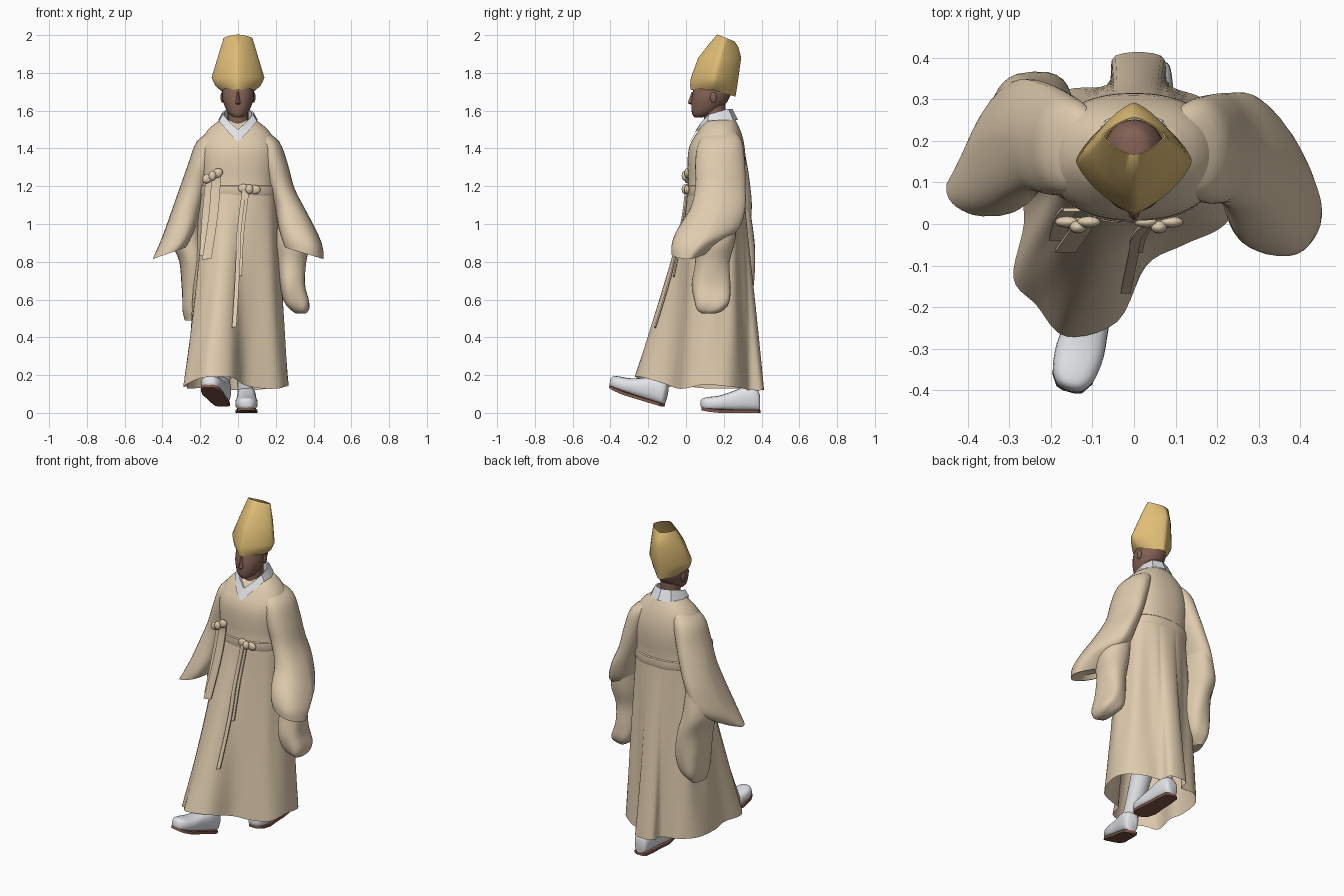
import bpy, bmesh, math
from mathutils import Vector, Matrix
from mathutils.bvhtree import BVHTree

if "Cube" in bpy.data.objects:
    bpy.data.objects.remove(bpy.data.objects["Cube"])


def material(name, rgb):
    m = bpy.data.materials.new(name)
    m.diffuse_color = (*rgb, 1)
    m.use_nodes = True
    m.node_tree.nodes["Principled BSDF"].inputs["Base Color"].default_value = m.diffuse_color
    return m


TAN = material("tan cloth", (0.74, 0.60, 0.425))
GOLD = material("gold cloth", (0.74, 0.51, 0.18))
SKIN = material("brown skin", (0.23, 0.12, 0.09))
WHITE = material("white cloth", (0.80, 0.81, 0.84))
SOLE = material("red brown sole", (0.23, 0.10, 0.07))


def loft(name, rings, mat, cap_start=True, cap_end=True, angle=40):
    """Skin closed rings of points into one object."""
    bm = bmesh.new()
    rows = [[bm.verts.new(p) for p in r] for r in rings]
    n = len(rows[0])
    for a, b in zip(rows, rows[1:]):
        for i in range(n):
            bm.faces.new((a[i], a[(i + 1) % n], b[(i + 1) % n], b[i]))
    if cap_start:
        bm.faces.new(rows[0][::-1])
    if cap_end:
        bm.faces.new(rows[-1])
    bmesh.ops.recalc_face_normals(bm, faces=bm.faces)
    me = bpy.data.meshes.new(name)
    bm.to_mesh(me)
    bm.free()
    me.materials.append(mat)
    ob = bpy.data.objects.new(name, me)
    bpy.context.collection.objects.link(ob)
    bpy.ops.object.select_all(action='DESELECT')
    ob.select_set(True)
    bpy.context.view_layer.objects.active = ob
    bpy.ops.object.shade_smooth_by_angle(angle=math.radians(angle))
    return ob


def spline(pts, k, closed=False):
    """Catmull-Rom resampling of tuples, k steps per span."""
    n, out = len(pts), []
    for i in range(n if closed else n - 1):
        ids = [i - 1, i, i + 1, i + 2]
        q = [Vector(pts[j % n] if closed else pts[min(max(j, 0), n - 1)]) for j in ids]
        for s in range(k):
            t = s / k
            out.append(0.5 * (2 * q[1] + (q[2] - q[0]) * t
                       + (2 * q[0] - 5 * q[1] + 4 * q[2] - q[3]) * t * t
                       + (3 * q[1] - q[0] - 3 * q[2] + q[3]) * t ** 3))
    return out if closed else out + [Vector(pts[-1])]


def spow(v, e):
    return math.copysign(abs(v) ** e, v)


def oval(z, x0, x1, y0, y1, angles, p=2.0):
    """Horizontal superellipse filling the given extents."""
    return [Vector(((x0 + x1) / 2 + (x1 - x0) / 2 * spow(math.cos(a), 2 / p),
                    (y0 + y1) / 2 + (y1 - y0) / 2 * spow(math.sin(a), 2 / p), z)) for a in angles]


def around(n):
    return [2 * math.pi * i / n for i in range(n)]


# Robe: striding skirt hem blended up into the waist, then the torso
hem = spline([(-.27, .10, .13), (-.265, 0, .14), (-.29, -.13, .14), (-.235, -.195, .17),
              (-.165, -.27, .19), (-.04, -.235, .19), (.03, -.1, .15), (.12, -.05, .13),
              (.22, 0, .13), (.26, .1, .15), (.26, .22, .14), (.17, .3, .13), (.085, .335, .12),
              (.065, .405, .12), (-.045, .405, .12), (-.065, .335, .12), (-.17, .32, .13),
              (-.25, .24, .13)], 5, True)
angs = [math.atan2(p.y - .12, p.x) for p in hem]
waist = oval(1.2, -.2, .2, .01, .305, angs, 2.3)
rings = []
for s in range(13):
    u = 1 - s / 12
    ring = []
    for i, (w, h) in enumerate(zip(waist, hem)):
        p = w.lerp(h, u ** 1.2)
        p.z = 1.2 + (h.z - 1.2) * u
        depth = .03 if p.y > .12 else .018
        fold = 1 + depth * math.sin(math.pi * u) * math.cos(i * 2 * math.pi / 7.5)
        ring.append(Vector((p.x * fold, .12 + (p.y - .12) * fold, p.z)))
    rings.append(ring)
for z, rx, y0, y1 in spline([(1.22, .195, .012, .305), (1.33, .207, .008, .315), (1.41, .205, .017, .31),
                             (1.47, .18, .05, .297), (1.515, .143, .08, .28),
                             (1.55, .095, .11, .262)], 2):
    rings.append(oval(z, -rx, rx, y0, y1, angs, 2.3))
robe = loft("robe", rings, TAN, cap_start=False)
surface = BVHTree.FromPolygons([v.co for v in robe.data.vertices],
                               [p.vertices for p in robe.data.polygons])

# Waist band
loft("waist_band", [oval(z, -.2 - d, .2 + d, .01 - d, .305 + d, angs, 2.3)
                    for z, d in ((1.15, .003), (1.16, .008), (1.2, .005), (1.205, 0))], TAN, False, False)


# Sleeves: wide tubes with an open cuff, plus a hanging pouch of cloth
def sleeve(levels, folds, dip, taper=False):
    rows = []
    levels = spline(levels, 4)
    for k, (z, x0, x1, y0, y1) in enumerate(levels):
        row = oval(z, x0, x1, y0, y1, around(32), 2.3)
        c = Vector(((x0 + x1) / 2, (y0 + y1) / 2, z))
        t = k / (len(levels) - 1)
        # the outer back quarter is cut away diagonally lower down
        cut = oval(z, x0, x1, y0, y1, around(32), 2.3 - 1.0 * min(1, t * 1.6)) if taper else row
        for i, p in enumerate(row):
            if p.y >= c.y - 1e-6 and (p.x - c.x) * c.x >= -1e-6:
                p.xy = cut[i].xy
            a = 2 * math.pi * i / 32
            d = (p - c) * (1 + folds * t * math.sin(4 * a + 7 * t))
            p.xy = (c + d).xy
            # tilt lower rings so the inner edge sits higher
            p.z += dip * t * (abs(x1 + x0) / 2 - abs(p.x)) / max(x1 - x0, .01)
        rows.append(row)
    return rows


def cuffed(name, levels):
    rows = sleeve(levels, .03, .06, True)
    c = sum(rows[-1], Vector()) / 32
    outer = rows[-1]
    rows.append([c + (p - c) * .93 for p in outer])
    rows.append([c + (p - c) * .7 + Vector((-.03 * c.x, .01, .03)) for p in outer])
    loft(name, rows, TAN)


cuffed("left_sleeve", [(1.50, .07, .135, .14, .25), (1.44, .08, .218, .07, .295), (1.33, .11, .262, .05, .31),
                       (1.2, .15, .30, .05, .315), (1.08, .19, .365, .02, .315),
                       (.97, .21, .425, -.05, .28), (.9, .23, .45, -.075, .18), (.845, .25, .45, -.075, .11)])
cuffed("right_sleeve", [(1.50, -.135, -.07, .14, .25), (1.44, -.218, -.08, .08, .295), (1.33, -.262, -.11, .07, .32),
                        (1.2, -.31, -.15, .08, .34), (1.08, -.355, -.19, .06, .35),
                        (.96, -.40, -.22, .03, .33), (.89, -.43, -.25, .02, .25), (.845, -.45, -.28, .02, .17)])
loft("left_sleeve_pouch", sleeve([(1.08, .22, .33, .08, .28), (.92, .2, .38, .04, .26),
     (.8, .21, .36, .05, .23), (.68, .22, .355, .03, .235), (.59, .24, .38, .04, .235),
     (.545, .28, .375, .06, .2), (.525, .31, .355, .09, .15)], .08, .0), TAN)
loft("right_sleeve_pouch", sleeve([(1.08, -.32, -.2, .1, .34), (.92, -.35, -.18, .1, .36),
     (.8, -.31, -.15, .1, .365), (.66, -.30, -.14, .12, .36), (.55, -.295, -.17, .14, .34),
     (.49, -.28, -.22, .17, .29)], .06, .0), TAN)


# Ribbons draped on the front of the robe
def ribbon(name, path, width, lift):
    rows = []
    for x, z in spline(path, 6):
        hits = [surface.ray_cast(Vector((x + s * width / 2, -1, z)), Vector((0, 1, 0)))[0] for s in (-1, 1)]
        y = min([h.y for h in hits if h] or [0]) - lift
        a, b = x - width / 2, x + width / 2
        rows.append([Vector(q) for q in ((a, y, z), (b, y, z + .008), (b, y + .008, z + .008), (a, y + .008, z))])
    loft(name, rows, TAN)


ribbon("side_ribbon_long", [(-.115, 1.25), (-.13, 1.05), (-.165, .81)], .05, .014)
ribbon("side_ribbon_short", [(-.15, 1.25), (-.17, 1.05), (-.185, .83)], .04, .008)
ribbon("centre_ribbon_long", [(.035, 1.19), (.005, .95), (-.002, .75), (-.02, .45)], .024, .014)
ribbon("centre_ribbon_short", [(.05, 1.19), (.02, .95), (.008, .72)], .025, .008)


# Bows: knot with two loops
def blob(name, loc, size, mat, turn=0, seg=12):
    bm = bmesh.new()
    bmesh.ops.create_uvsphere(bm, u_segments=seg, v_segments=seg // 2 + 2, radius=1)
    bm.transform(Matrix.Translation(loc) @ Matrix.Rotation(turn, 4, 'Y') @ Matrix.Diagonal((*size, 1)))
    me = bpy.data.meshes.new(name)
    bm.to_mesh(me)
    bm.free()
    me.materials.append(mat)
    me.shade_smooth()
    bpy.context.collection.objects.link(bpy.data.objects.new(name, me))


for label, x, y, z, turn in (("side_bow", -.135, .005, 1.255, -.5), ("centre_bow", .06, .005, 1.185, .1)):
    blob(label + "_knot", (x, y - .012, z), (.02, .016, .026), TAN)
    for s in (-1, 1):
        off = Vector((math.cos(turn), 0, -math.sin(turn))) * s * .03
        blob(label + "_loop", Vector((x, y, z)) + off, (.03, .014, .024), TAN, turn)

# Collar: V band round the neck
low = [(0, .022, 1.435), (.05, .05, 1.485), (.1, .115, 1.545), (.105, .18, 1.55), (.07, .25, 1.55), (0, .275, 1.55)]
top = [(0, .055, 1.5), (.045, .08, 1.54), (.08, .12, 1.58), (.08, .17, 1.595), (.055, .225, 1.61), (0, .245, 1.61)]


def mirrored(half):
    return [Vector(p) for p in half] + [Vector((-x, y, z)) for x, y, z in half[-2:0:-1]]


low, top = mirrored(low), mirrored(top)
inner = [[Vector((p.x * .9, .16 + (p.y - .16) * .9, p.z - d)) for p in top] for d in (.003, .07)]
loft("collar", [low, top] + inner, WHITE, False, False, 35)

# Head, neck, nose and ears
loft("neck", [oval(z, -.056, .056, .095, .21, around(16)) for z in (1.49, 1.65)], SKIN)
loft("head", [oval(z, -r, r, a, b, around(24), 2.1) for z, r, a, b in spline(
    [(1.565, .022, .045, .09), (1.585, .05, .032, .15), (1.63, .073, .028, .205), (1.68, .085, .032, .235),
     (1.75, .08, .05, .25), (1.82, .07, .08, .25), (1.87, .04, .13, .23), (1.88, .015, .16, .2)], 3)], SKIN)
loft("nose", [oval(z, -r, r, y, .06, around(8)) for z, r, y in
              ((1.632, .008, .025), (1.64, .016, .01), (1.66, .011, .016), (1.7, .006, .03))], SKIN)
for s in (-1, 1):
    blob("ear", (s * .083, .145, 1.67), (.01, .018, .028), SKIN)

# Hat: tall, open diamond-plan crown, slightly thick
hat = []
for z, r, y0, y1, dz in ((1.71, .095, .026, .262, -.035), (1.735, .122, .022, .268, -.025), (1.775, .14, .026, .277, -.006),
                         (1.88, .108, .065, .292, 0), (1.94, .09, .115, .278, -.005), (1.985, .076, .165, .257, -.018)):
    row = oval(z, -r, r, y0, y1, around(32), 1.35)
    for p in row:
        k = (p.y - (y0 + y1) / 2) / (y1 - y0) * 2
        p.z += dz * k if z > 1.9 else (dz * max(k, 0))
    hat.append(row)
inside = [[Vector((p.x * .95, .17 + (p.y - .17) * .95 + .002, p.z)) for p in r] for r in hat[::-1]]
loft("hat", hat + inside, GOLD, False, False, 50)


# Boots with soles; toe points to -y before turning
def boot(name, loc, yaw, pitch):
    m = Matrix.Translation(loc) @ Matrix.Rotation(yaw, 4, 'Z') @ Matrix.Rotation(pitch, 4, 'X')

    def section(y, w, z0, z1):
        return [m @ Vector((w * spow(math.cos(a), .75), y, (z0 + z1) / 2 + (z1 - z0) / 2 * spow(math.sin(a), .75)))
                for a in around(20)]
    prof = spline([(.005, .025, .01, .08), (-.01, .042, .01, .125), (-.07, .05, .01, .14), (-.14, .052, .01, .115),
                   (-.21, .059, .01, .092), (-.27, .052, .012, .084), (-.3, .035, .02, .077), (-.31, .015, .035, .066)], 3)
    loft(name, [section(*p) for p in prof], WHITE, angle=60)
    outline = [(.006, .02), (-.005, .04), (-.07, .048), (-.14, .05), (-.21, .057), (-.27, .05), (-.3, .032), (-.306, .015)]
    rim = outline + [(y, -w) for y, w in outline[::-1]]
    loft(name + "_sole", [[m @ Vector((w, y, z + max(0, -y - .24) * .2)) for y, w in rim] for z in (0, .016)], SOLE)


boot("left_boot", (.045, .388, 0), 0, 0)
boot("right_boot", (-.08, -.125, .035), -.27, -.29)

# Trouser legs under the robe
for name, path in (("left_trouser", [(.04, .33, .09, .04), (.035, .3, .25, .045), (.05, .2, .7, .08)]),
                   ("right_trouser", [(-.09, -.155, .13, .045), (-.09, -.09, .25, .055), (-.08, .1, .7, .08)])):
    loft(name, [oval(z, x - r, x + r, y - r, y + r, around(16)) for x, y, z, r in spline(path, 3)], WHITE)
